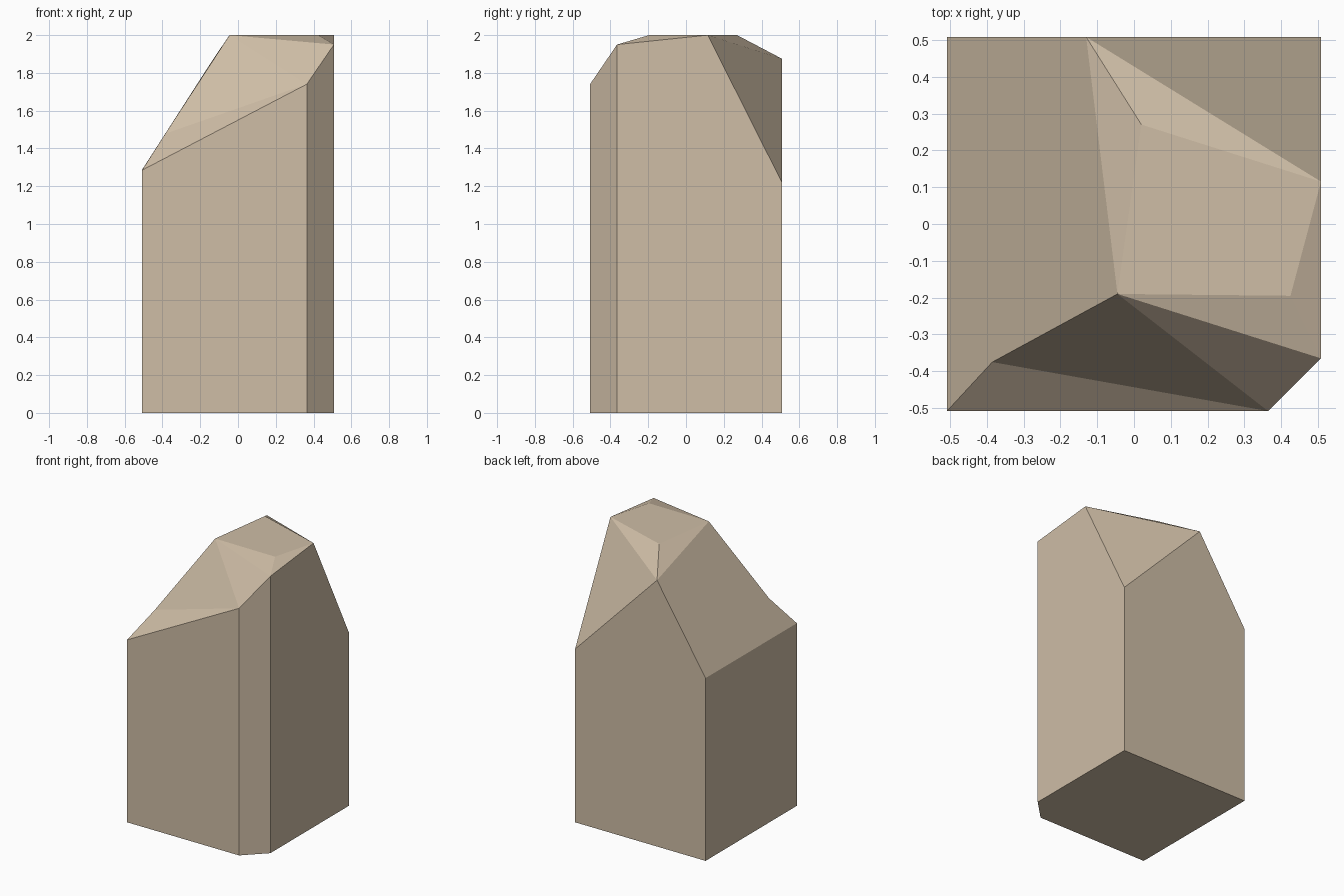
import bpy
import bmesh

if "Cube" in bpy.data.objects:
    bpy.data.objects.remove(bpy.data.objects["Cube"])

# Single stone colour
stone = bpy.data.materials.new("beige stone")
stone.diffuse_color = (0.62, 0.51, 0.38, 1.0)
stone.use_nodes = True
stone.node_tree.nodes["Principled BSDF"].inputs["Base Color"].default_value = stone.diffuse_color

S = 0.508  # half width of the footprint

# Corner points of the cut crown
P = {
    "front_left": (-S, -S, 1.285),
    "front_right": (0.364, -S, 1.74),
    "chamfer": (S, -0.365, 1.95),
    "right_peak": (S, 0.115, 2.0),
    "back_right": (S, S, 1.22),
    "back_peak": (-0.13, S, 1.875),
    "back_left": (-S, S, 1.287),
    "notch": (-0.385, -0.375, 1.478),
    "top_front_left": (-0.045, -0.19, 2.0),
    "top_front_right": (0.425, -0.195, 2.0),
    "top_back": (0.02, 0.27, 2.0),
}
bm = bmesh.new()
V = {name: bm.verts.new(co) for name, co in P.items()}


def face(names):
    bm.faces.new([V[n] for n in names.split()])


# Five footprint corners below the crown
corners = ["front_left", "front_right", "chamfer", "back_right", "back_left"]
for n in corners:
    x, y, _ = P[n]
    V["base_" + n] = bm.verts.new((x, y, 0))

# Walls; some have an extra peak between their top corners
peaks = {"chamfer": "right_peak", "back_right": "back_peak"}
for a, b in zip(corners, corners[1:] + corners[:1]):
    face(f"base_{a} base_{b} {b} {peaks.get(a, '')} {a}")
face(" ".join("base_" + n for n in reversed(corners)))

# Crown facets
for f in (
    "top_front_left top_front_right right_peak top_back",
    "top_front_left chamfer top_front_right",
    "top_front_right chamfer right_peak",
    "front_right chamfer top_front_left",
    "notch front_right top_front_left",
    "front_left front_right notch",
    "front_left notch top_front_left back_peak back_left",
    "top_front_left top_back back_peak",
    "top_back right_peak back_peak",
    "right_peak back_right back_peak",
):
    face(f)
bmesh.ops.recalc_face_normals(bm, faces=bm.faces)

mesh = bpy.data.meshes.new("stone_block")
bm.to_mesh(mesh)
bm.free()
mesh.materials.append(stone)
bpy.context.collection.objects.link(bpy.data.objects.new("stone_block", mesh))
